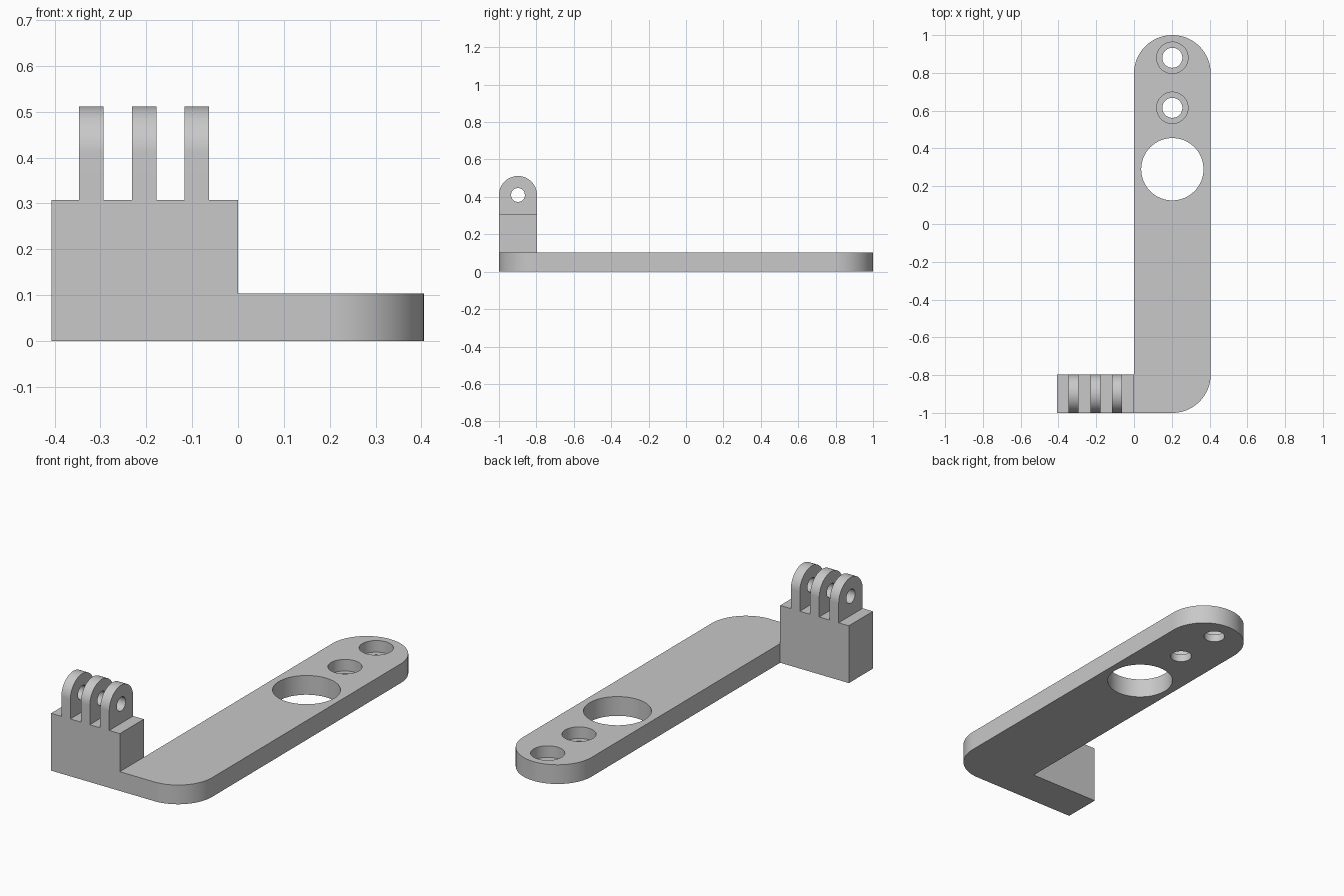
import bpy, bmesh, math
from mathutils import Vector

default_cube = bpy.data.objects.get("Cube")
if default_cube:
    bpy.data.objects.remove(default_cube, do_unlink=True)

grey = bpy.data.materials.new("plain_grey")
grey.use_nodes = True
colour = (0.58, 0.58, 0.58, 1)
grey.diffuse_color = colour
grey.node_tree.nodes["Principled BSDF"].inputs["Base Color"].default_value = colour


def arc(u, v, r, start, end, steps=24):
    """Points on an arc, angles in degrees."""
    angles = [math.radians(start + (end - start) * i / steps) for i in range(steps + 1)]
    return [(u + r * math.cos(a), v + r * math.sin(a)) for a in angles]


def prism(name, outline, low, high, axis="Z"):
    """Extrude an outline along Z (outline in x, y) or X (outline in y, z)."""
    def place(u, v, w):
        return (u, v, w) if axis == "Z" else (w, u, v)
    bm = bmesh.new()
    face = bm.faces.new([bm.verts.new(place(u, v, low)) for u, v in outline])
    top = bmesh.ops.extrude_face_region(bm, geom=[face])["geom"]
    moved = [g for g in top if isinstance(g, bmesh.types.BMVert)]
    bmesh.ops.translate(bm, verts=moved, vec=Vector(place(0, 0, high - low)))
    bmesh.ops.recalc_face_normals(bm, faces=bm.faces)
    mesh = bpy.data.meshes.new(name)
    bm.to_mesh(mesh)
    bm.free()
    mesh.materials.append(grey)
    obj = bpy.data.objects.new(name, mesh)
    bpy.context.collection.objects.link(obj)
    return obj


def activate(obj):
    bpy.ops.object.select_all(action="DESELECT")
    obj.select_set(True)
    bpy.context.view_layer.objects.active = obj


def drill(obj, u, v, r, low, high, axis="Z"):
    """Cut a round hole through the object and discard the cutter."""
    cutter = prism("hole_cutter", arc(u, v, r, 0, 360, 64)[:-1], low, high, axis)
    cutter.hide_render = True
    activate(obj)
    mod = obj.modifiers.new("hole", "BOOLEAN")
    mod.operation = "DIFFERENCE"
    mod.solver = "EXACT"
    mod.object = cutter
    bpy.ops.object.modifier_apply(modifier=mod.name)
    bpy.data.objects.remove(cutter, do_unlink=True)


def smooth(obj):
    activate(obj)
    bpy.ops.object.shade_smooth_by_angle(angle=math.radians(30))


# Long arm with a round far end and one rounded front corner
R = 0.203
THICK = 0.103
outline = [(0, -1)] + arc(R, -1 + R, R, -90, 0) + arc(R, 1 - R, R, 0, 180, 48)
arm = prism("arm_plate", outline, 0, THICK)

# Large opening and two counterbored screw holes
drill(arm, R, 0.29, 0.165, -0.1, 0.2)
for y in (0.615, 0.88):
    drill(arm, R, y, 0.083, 0.041, 0.2)
    drill(arm, R, y, 0.053, -0.1, 0.2)
smooth(arm)

# Raised block beside the arm
prism("mount_block", [(-0.407, -1), (0, -1), (0, -0.797), (-0.407, -0.797)], 0, 0.307)

# Three round-topped hinge prongs with a pin hole
half = 0.1015
mid_y = -1 + half
pin_z = 0.41
for i, x in enumerate((-0.32, -0.2045, -0.0895)):
    profile = [(-1, 0.307), (-1 + 2 * half, 0.307)] + arc(mid_y, pin_z, half, 0, 180, 48)
    prong = prism(f"hinge_prong_{i + 1}", profile, x - 0.0267, x + 0.0267, "X")
    drill(prong, mid_y, pin_z, 0.037, x - 0.1, x + 0.1, "X")
    smooth(prong)
